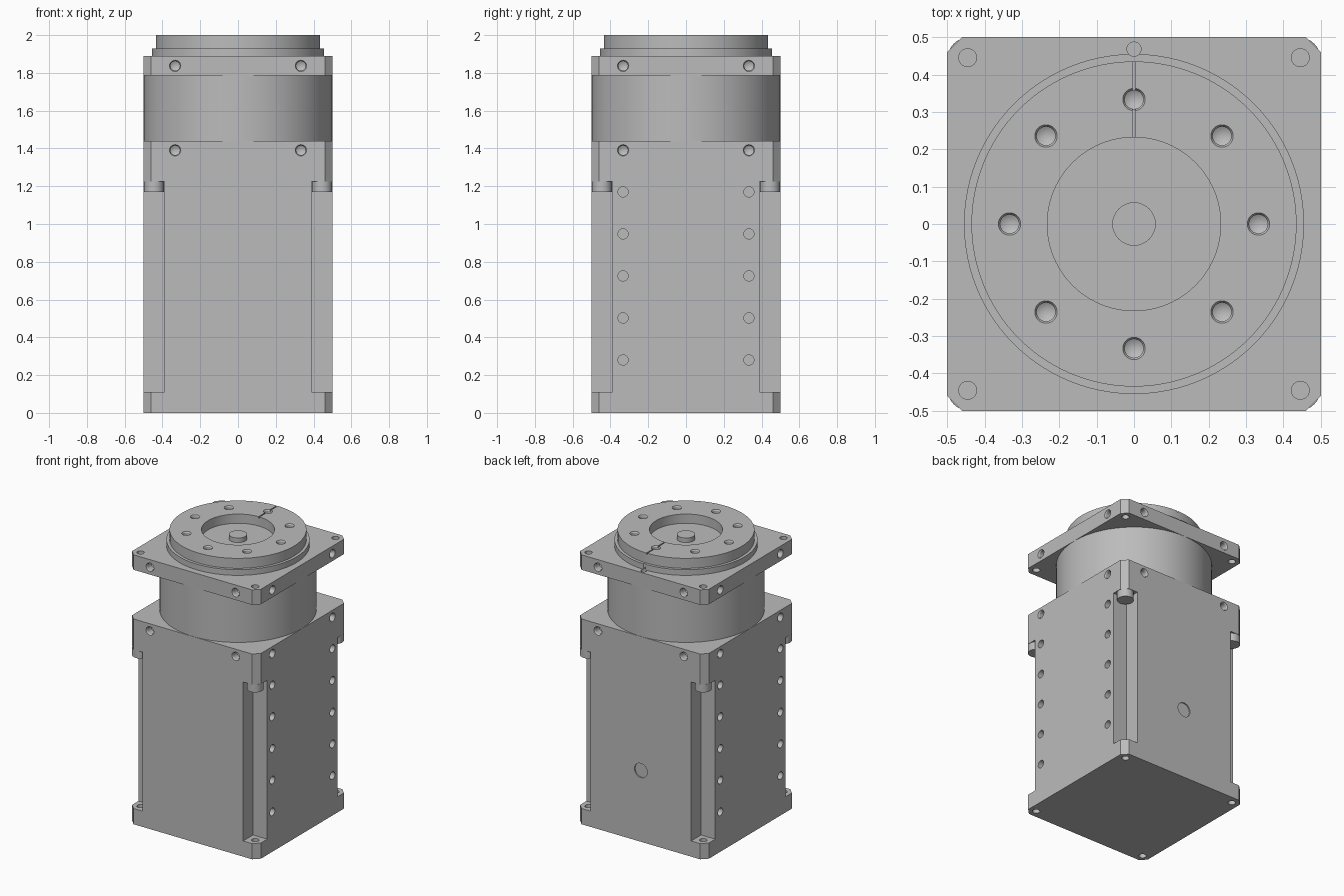
import bpy, bmesh
from math import cos, sin, pi, radians
from mathutils import Matrix, Vector

cube = bpy.data.objects.get("Cube")
if cube:
    bpy.data.objects.remove(cube, do_unlink=True)

grey = bpy.data.materials.new("machined_grey")
grey.use_nodes = True
grey.diffuse_color = (0.5, 0.5, 0.5, 1)
grey.node_tree.nodes["Principled BSDF"].inputs["Base Color"].default_value = grey.diffuse_color

CORNER = 0.445   # corner bolt offset
SCREW = 0.333    # face screw offset
SIGNS = (-1, 1)
CORNERS = [(sx * CORNER, sy * CORNER) for sx in SIGNS for sy in SIGNS]


def turned(bm, profile, place=Matrix(), sides=32):
    """Closed solid of revolution about local z from (radius, height) points."""
    rings = []
    for r, z in profile:
        if r == 0:
            rings.append([bm.verts.new(place @ Vector((0, 0, z)))] * sides)
        else:
            rings.append([bm.verts.new(place @ Vector((r * cos(2 * pi * i / sides), r * sin(2 * pi * i / sides), z)))
                          for i in range(sides)])
    for a, b in zip(rings, rings[1:]):
        for i in range(sides):
            j = (i + 1) % sides
            bm.faces.new(dict.fromkeys((a[i], a[j], b[j], b[i])))


def rod(bm, x, y, z0, z1, r, sides=32):
    turned(bm, [(0, z0), (r, z0), (r, z1), (0, z1)], Matrix.Translation((x, y, 0)), sides)


def box(bm, lo, hi):
    lo, hi = Vector(lo), Vector(hi)
    bmesh.ops.create_cube(bm, size=1, matrix=Matrix.Translation((lo + hi) / 2) @ Matrix.Diagonal((*(hi - lo), 1)))


def chamfered_block(bm, z0, z1, half=0.5, c=0.04):
    outline = []
    for k in range(4):
        turn = Matrix.Rotation(k * pi / 2, 4, 'Z')
        outline += [turn @ Vector((half, half - c, z0)), turn @ Vector((half - c, half, z0))]
    base = bm.faces.new([bm.verts.new(p) for p in outline])
    top = bmesh.ops.extrude_face_region(bm, geom=[base], use_keep_orig=True)["geom"]
    bmesh.ops.translate(bm, verts=[v for v in top if isinstance(v, bmesh.types.BMVert)], vec=(0, 0, z1 - z0))


def make(name, build):
    bm = bmesh.new()
    build(bm)
    bmesh.ops.recalc_face_normals(bm, faces=bm.faces)
    mesh = bpy.data.meshes.new(name)
    bm.to_mesh(mesh)
    bm.free()
    mesh.materials.append(grey)
    obj = bpy.data.objects.new(name, mesh)
    bpy.context.collection.objects.link(obj)
    return obj


def activate(obj):
    bpy.ops.object.select_all(action='DESELECT')
    obj.select_set(True)
    bpy.context.view_layer.objects.active = obj


def cut(obj, build):
    cutter = make("cutter", build)
    cutter.hide_render = True
    mod = obj.modifiers.new("cut", 'BOOLEAN')
    mod.operation, mod.solver, mod.object = 'DIFFERENCE', 'EXACT', cutter
    activate(obj)
    bpy.ops.object.modifier_apply(modifier=mod.name)
    bpy.data.objects.remove(cutter, do_unlink=True)


# Tapped hole with a small countersink and a drill-point bottom
TAPPED = [(0, 0.02), (0.03, 0.02), (0.03, 0), (0.025, -0.008), (0.025, -0.05), (0, -0.065)]
PLAIN = [(0, 0.02), (0.027, 0.02), (0.027, -0.05), (0, -0.05)]


def side_hole(bm, side, across, z, profile):
    """Hole in one of the four sides; side 0 is +x, counted anticlockwise."""
    turned(bm, profile, Matrix.Rotation(side * pi / 2, 4, 'Z')
           @ Matrix.Translation((0.5, across, z)) @ Matrix.Rotation(pi / 2, 4, 'Y'))


def screw_row(bm, z):
    for side in range(4):
        for s in SIGNS:
            side_hole(bm, side, s * SCREW, z, TAPPED)


# Main housing with corner channels
housing = make("housing", lambda bm: chamfered_block(bm, 0, 1.44))


def corner_channels(bm):
    for sx in SIGNS:
        for sy in SIGNS:
            xs, ys = sorted((sx * 0.39, sx * 0.6)), sorted((sy * 0.39, sy * 0.6))
            box(bm, (xs[0], ys[0], 0.11), (xs[1], ys[1], 1.225))


def housing_holes(bm):
    screw_row(bm, 1.39)
    for side in (0, 2):
        for s in SIGNS:
            for i in range(5):
                side_hole(bm, side, s * SCREW, 0.28 + i * 0.2225, PLAIN)
    for x, y in CORNERS:
        rod(bm, x, y, -0.02, 0.13, 0.024)
    # shallow round recess on the back
    side_hole(bm, 1, 0, 0.5, [(0, 0.02), (0.05, 0.02), (0.05, -0.008), (0, -0.008)])


cut(housing, corner_channels)
cut(housing, housing_holes)

# Bolt heads at the top of the channels
bolts = make("bolt_heads", lambda bm: [rod(bm, x, y, 1.17, 1.225, 0.053) for x, y in CORNERS])

# Round neck between housing and flange
neck = make("neck", lambda bm: rod(bm, 0, 0, 1.43, 1.795, 0.499, 96))

# Square flange
flange = make("flange", lambda bm: chamfered_block(bm, 1.785, 1.89))


def dowel_hole(bm):
    rod(bm, 0, 0.468, 1.86, 1.96, 0.019)


def flange_holes(bm):
    screw_row(bm, 1.837)
    dowel_hole(bm)
    for x, y in CORNERS:
        rod(bm, x, y, 1.7, 1.95, 0.024)


cut(flange, flange_holes)

# Stepped output disc with a central recess
disc = make("output_disc", lambda bm: turned(bm, [
    (0, 1.89), (0.455, 1.89), (0.455, 1.93), (0.435, 1.93),
    (0.435, 2), (0.232, 2), (0.232, 1.935), (0, 1.935)], sides=96))


def disc_holes(bm):
    for i in range(8):
        a = i * pi / 4
        turned(bm, TAPPED, Matrix.Translation((SCREW * cos(a), SCREW * sin(a), 2)))
    dowel_hole(bm)


cut(disc, disc_holes)
cut(disc, lambda bm: box(bm, (-0.004, 0.2, 1.99), (0.004, 0.5, 2.05)))  # index groove

# Shaft end inside the recess
shaft = make("shaft_end", lambda bm: rod(bm, 0, 0, 1.93, 1.967, 0.058))

for obj in (housing, bolts, neck, flange, disc, shaft):
    activate(obj)
    bpy.ops.object.shade_smooth_by_angle(angle=radians(30))
